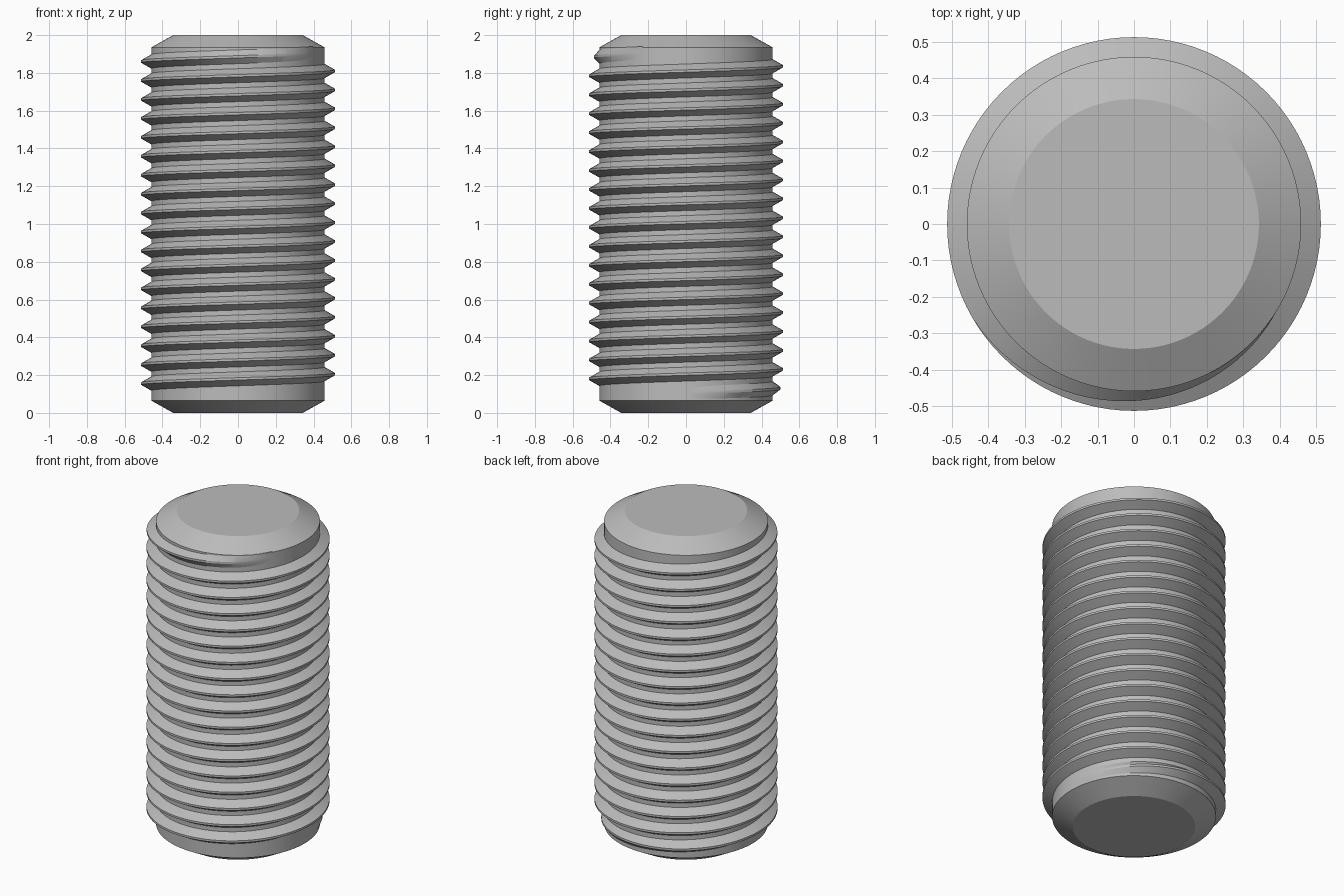
import bpy, bmesh
from math import pi, cos, sin, radians

SEGMENTS = 96            # sides per turn, shared by core and thread
CORE_R, CREST_R, CAP_R = 0.459, 0.513, 0.343
CHAMFER_H, HEIGHT = 0.065, 2.0
PITCH = 0.1003
START_Z = 0.105          # crest height of the helix at angle zero
TURNS = 17.92
FADE = 0.33              # part of a turn over which the thread runs out

cube = bpy.data.objects.get("Cube")
if cube:
    bpy.data.objects.remove(cube)

steel = bpy.data.materials.new("grey_steel")
steel.use_nodes = True
colour = (0.5, 0.5, 0.5, 1)
steel.diffuse_color = colour
steel.node_tree.nodes["Principled BSDF"].inputs["Base Color"].default_value = colour


def finish(name, bm):
    """Turn a bmesh into a smooth object with sharp edges kept."""
    bmesh.ops.recalc_face_normals(bm, faces=bm.faces)
    mesh = bpy.data.meshes.new(name)
    bm.to_mesh(mesh)
    bm.free()
    mesh.materials.append(steel)
    obj = bpy.data.objects.new(name, mesh)
    bpy.context.collection.objects.link(obj)
    bpy.ops.object.select_all(action='DESELECT')
    obj.select_set(True)
    bpy.context.view_layer.objects.active = obj
    bpy.ops.object.shade_smooth_by_angle(angle=radians(20))
    return obj


# Core: chamfered rod made of stacked rings with flat caps
bm = bmesh.new()
rings = []
for r, z in [(CAP_R, 0), (CORE_R, CHAMFER_H),
             (CORE_R, HEIGHT - CHAMFER_H), (CAP_R, HEIGHT)]:
    rings.append([bm.verts.new((r * cos(2 * pi * i / SEGMENTS),
                                r * sin(2 * pi * i / SEGMENTS), z))
                  for i in range(SEGMENTS)])
for low, high in zip(rings, rings[1:]):
    for i in range(SEGMENTS):
        j = (i + 1) % SEGMENTS
        bm.faces.new((low[i], low[j], high[j], high[i]))
bm.faces.new(rings[0])
bm.faces.new(rings[-1])
finish("rod_core", bm)

# Thread: trapezoid tooth swept up a right-handed helix, fading at both ends
bm = bmesh.new()
base_half, crest_half = PITCH * 3 / 8, PITCH / 16
steps = round(TURNS * SEGMENTS)
previous = None
for i in range(steps + 1):
    angle = 2 * pi * i / SEGMENTS
    turn = i / SEGMENTS
    fade = min(1, turn / FADE, (steps - i) / SEGMENTS / FADE)
    root = CORE_R - 0.001
    crest = root + (CREST_R - root) * fade
    z = START_Z + PITCH * turn
    section = [bm.verts.new((r * cos(angle), r * sin(angle), z + dz))
               for r, dz in [(root, -base_half), (crest, -crest_half),
                             (crest, crest_half), (root, base_half)]]
    if previous:
        for k in range(3):
            bm.faces.new((previous[k], section[k], section[k + 1], previous[k + 1]))
    previous = section
finish("screw_thread", bm)
